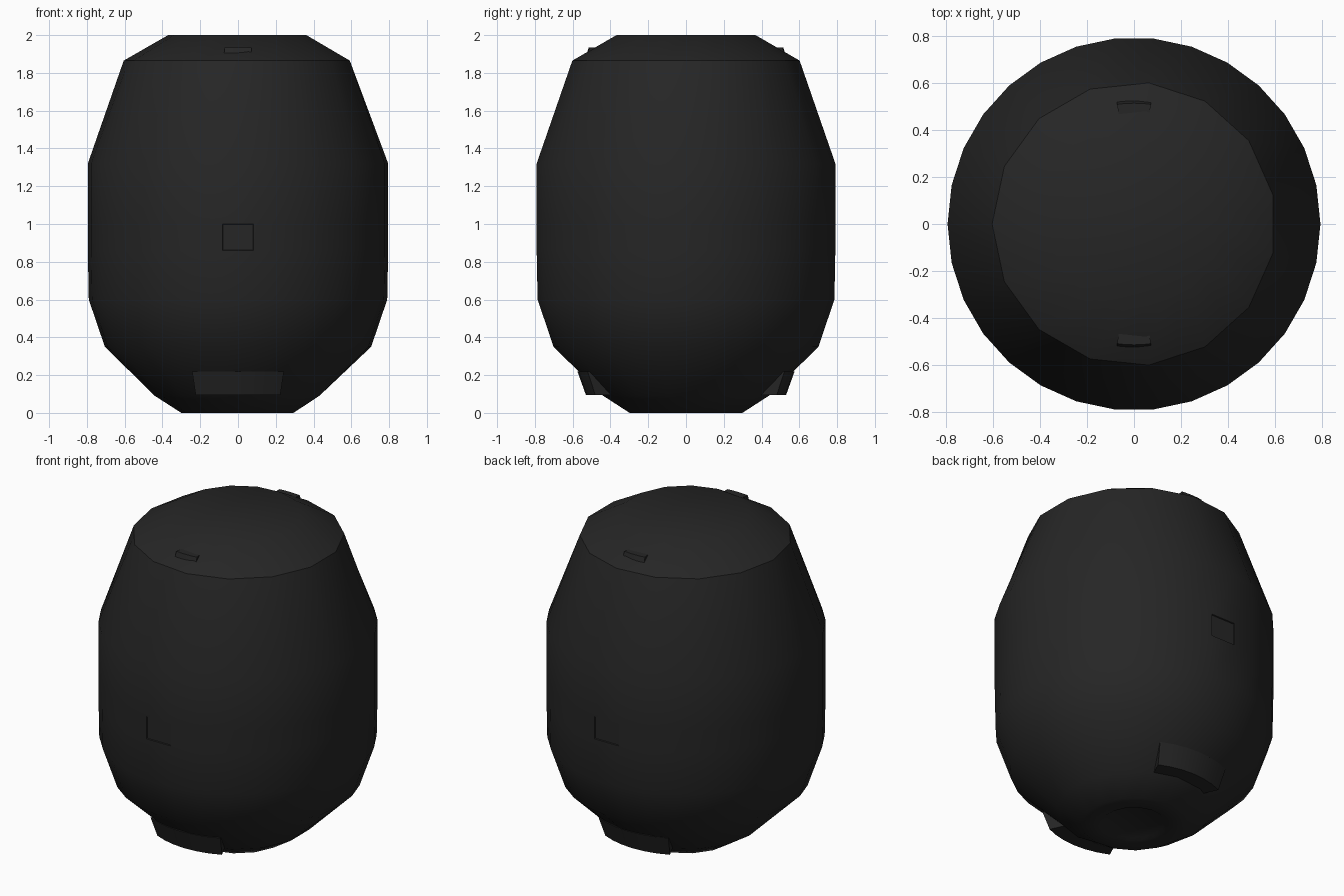
import bpy, bmesh
from math import sin, cos, pi, radians

cube = bpy.data.objects.get("Cube")
if cube:
    bpy.data.objects.remove(cube, do_unlink=True)

# One dark material for everything
black = bpy.data.materials.new("soft_black")
black.use_nodes = True
colour = (0.019, 0.019, 0.019, 1)
black.diffuse_color = colour
black.node_tree.nodes["Principled BSDF"].inputs["Base Color"].default_value = colour

SIDES = 30


def finish(bm, name):
    bmesh.ops.recalc_face_normals(bm, faces=bm.faces)
    mesh = bpy.data.meshes.new(name)
    bm.to_mesh(mesh)
    bm.free()
    mesh.materials.append(black)
    obj = bpy.data.objects.new(name, mesh)
    bpy.context.collection.objects.link(obj)
    bpy.ops.object.select_all(action='DESELECT')
    obj.select_set(True)
    bpy.context.view_layer.objects.active = obj
    bpy.ops.object.shade_smooth_by_angle(angle=radians(35))
    return obj


def barrel(name, profile):
    """Lathed shell; coarse rings have half as many corners."""
    bm = bmesh.new()
    rings = []
    for r, z, coarse in profile:
        ring = []
        for i in range(SIDES):
            a = pi + 2 * pi * i / SIDES
            k = r * cos(2 * pi / SIDES) if coarse and i % 2 else r
            ring.append(bm.verts.new((k * cos(a), k * sin(a), z)))
        rings.append(ring)
    for low, high in zip(rings, rings[1:]):
        for i in range(SIDES):
            j = (i + 1) % SIDES
            bm.faces.new((low[i], low[j], high[j], high[i]))
    bm.faces.new(rings[0])
    bm.faces.new(rings[-1])
    bmesh.ops.recalc_face_normals(bm, faces=bm.faces)
    # Shallow slots in the front and back of the narrow middle band
    slots = []
    for f in bm.faces:
        c = f.calc_center_median()
        if 0.86 < c.z < 1.0 and abs(c.x) < 0.02:
            slots.append(f)
    bmesh.ops.inset_individual(bm, faces=slots, thickness=0.004, depth=-0.006)
    return finish(bm, name)


def arc_lip(name, section, half_angle, facing, steps=6):
    """Short wedge swept around the barrel, centred on the front or back."""
    bm = bmesh.new()
    rows = []
    for i in range(steps + 1):
        a = facing * pi / 2 + radians(half_angle) * (2 * i / steps - 1)
        rows.append([bm.verts.new((r * cos(a), r * sin(a), z)) for r, z in section])
    n = len(section)
    for p, q in zip(rows, rows[1:]):
        for k in range(n):
            m = (k + 1) % n
            bm.faces.new((p[k], p[m], q[m], q[k]))
    bm.faces.new(rows[0])
    bm.faces.new(rows[-1])
    return finish(bm, name)


# Body with a slightly recessed base
barrel("barrel_body", [
    (0.17, 0.012, True), (0.19, 0.0, True), (0.30, 0.0, True),
    (0.44, 0.09, True), (0.705, 0.35, False), (0.79, 0.60, False),
    (0.795, 0.86, False), (0.795, 1.0, False), (0.795, 1.32, False),
    (0.605, 1.865, True), (0.37, 2.0, True)])

# Foot and rim lips on front and back
for side, facing in (("front", -1), ("back", 1)):
    arc_lip(side + "_foot_lip",
            [(0.575, 0.22), (0.53, 0.095), (0.40, 0.095), (0.50, 0.22)], 25, facing)
    arc_lip(side + "_rim_lip",
            [(0.525, 1.905), (0.515, 1.935), (0.46, 1.935), (0.46, 1.90)], 8, facing)
